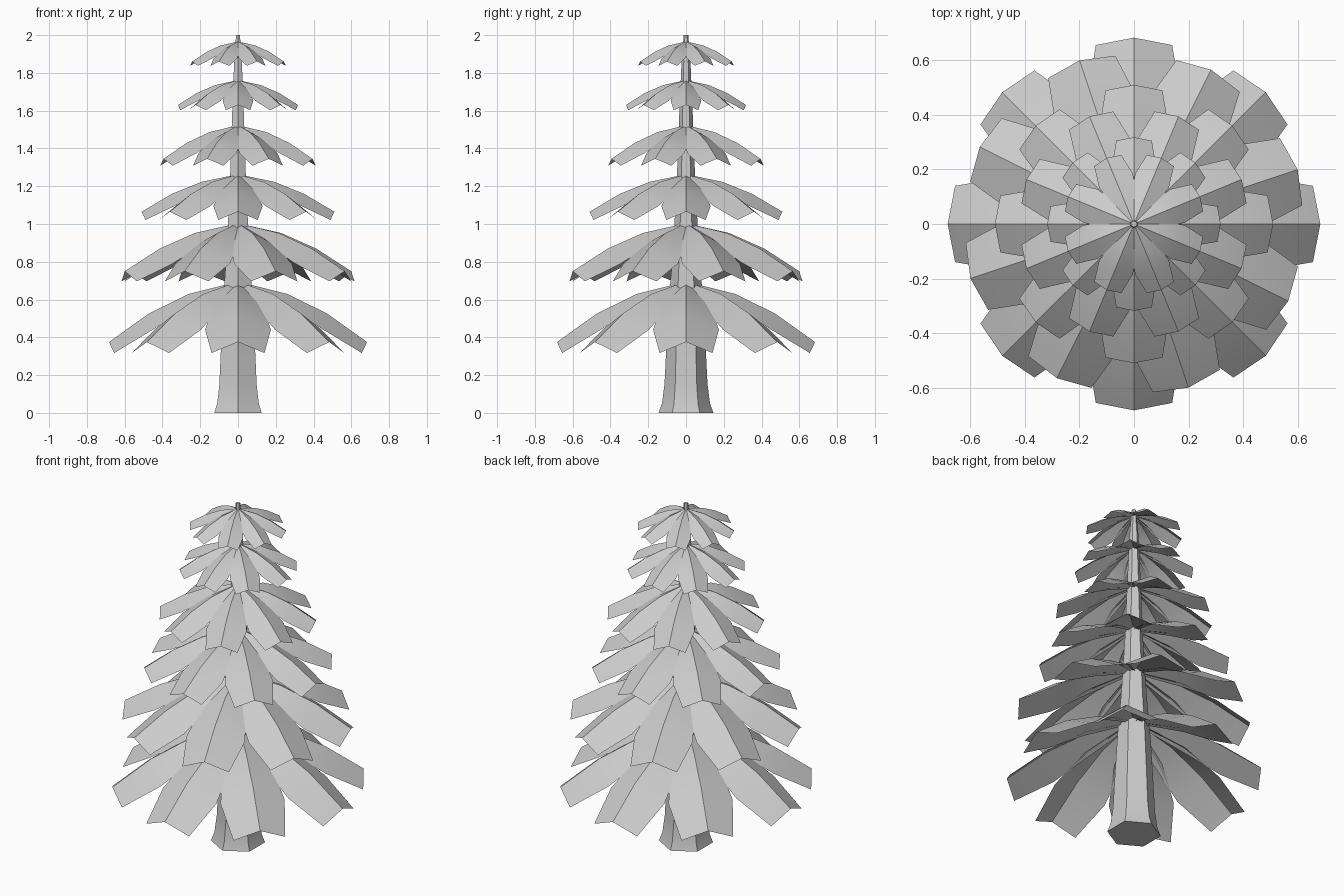
import bpy, bmesh
from math import sin, cos, pi, radians

if "Cube" in bpy.data.objects:
    bpy.data.objects.remove(bpy.data.objects["Cube"])


def finish(bm, name):
    mesh = bpy.data.meshes.new(name)
    bm.to_mesh(mesh)
    bm.free()
    obj = bpy.data.objects.new(name, mesh)
    bpy.context.collection.objects.link(obj)
    bpy.context.view_layer.objects.active = obj
    obj.select_set(True)
    bpy.ops.object.shade_smooth_by_angle(angle=radians(30))
    obj.select_set(False)
    return obj


# Trunk: six-sided tapering column with a flared foot
def trunk(profile, sides=6):
    bm = bmesh.new()
    rings = []
    for r, z in profile:
        rings.append([bm.verts.new((r * cos(pi / 2 + 2 * pi * i / sides),
                                    r * sin(pi / 2 + 2 * pi * i / sides), z))
                      for i in range(sides)])
    for a, b in zip(rings, rings[1:]):
        for i in range(sides):
            j = (i + 1) % sides
            bm.faces.new((a[i], a[j], b[j], b[i]))
    bm.faces.new(rings[0][::-1])
    bm.faces.new(rings[-1])
    return finish(bm, "trunk")


trunk([(.145, 0), (.127, .05), (.114, .15), (.105, .33), (.09, .6), (.07, .85),
       (.05, 1.2), (.037, 1.55), (.024, 1.85), (.012, 2)])

# One branch along its length, as fractions of tier radius and drop:
# ridge radius, ridge drop, half width, edge set-back, edge drop below ridge
BRANCH = [(.03, .0, .035, .0, .02),
          (.38, .19, .19, .015, .09),
          (.69, .52, .255, .03, .125),
          (1.0, 1.0, .205, .04, .085)]


# Tier: eight folded, drooping branches around the trunk
def tier(name, top, tip, radius, offset, count=8):
    bm = bmesh.new()
    for k in range(count):
        a = radians(offset) + 2 * pi * k / count
        rows = []
        for r, d, w, back, fall in BRANCH:
            z = top - d * (top - tip)
            row = []
            for s in (-1, 0, 1):
                u = (r - back * abs(s)) * radius
                v = s * w * radius
                row.append(bm.verts.new((u * cos(a) - v * sin(a),
                                         u * sin(a) + v * cos(a),
                                         z - abs(s) * fall * radius)))
            rows.append(row)
        for p, q in zip(rows, rows[1:]):
            for i in range(2):
                bm.faces.new((p[i], q[i], q[i + 1], p[i + 1]))
    return finish(bm, name)


for i, (top, tip, radius, offset) in enumerate([
        (.69, .375, .683, 0), (1.0, .75, .632, 18.4), (1.26, 1.065, .51, 0),
        (1.52, 1.345, .427, 22.5), (1.76, 1.63, .318, 0), (1.965, 1.86, .262, 22.5)]):
    tier("branch_tier_%d" % (i + 1), top, tip, radius, offset)
